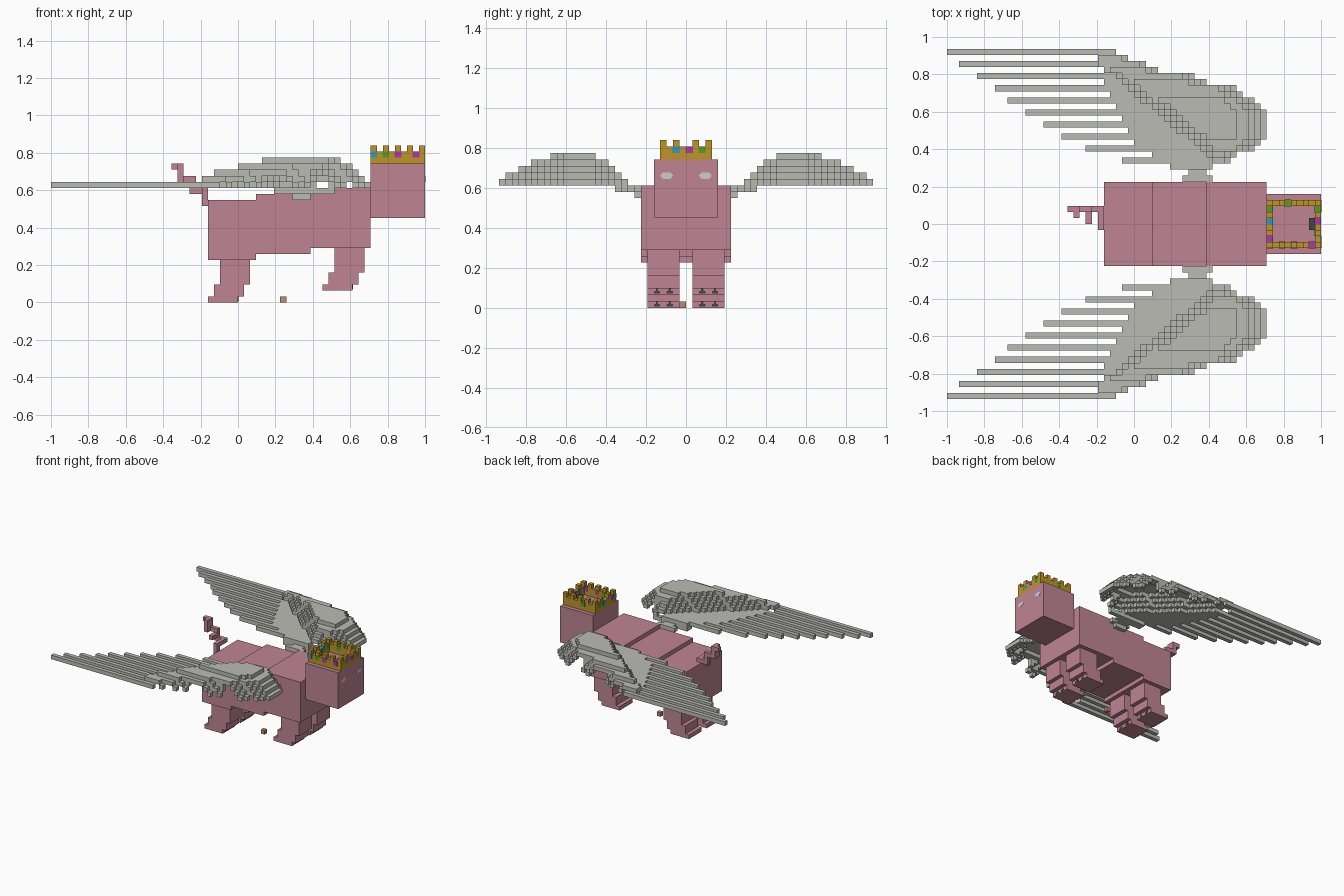
import bpy, bmesh, math

if "Cube" in bpy.data.objects:
    bpy.data.objects.remove(bpy.data.objects["Cube"])

V = 2 / 62  # one block; all coordinates below are in blocks


def material(name, rgb):
    m = bpy.data.materials.new(name)
    m.diffuse_color = (*rgb, 1)
    m.use_nodes = True
    m.node_tree.nodes["Principled BSDF"].inputs["Base Color"].default_value = m.diffuse_color
    return m


PINK = material("pink_skin", (0.52, 0.235, 0.295))
GREY = material("wing_grey", (0.50, 0.50, 0.46))
GOLD = material("gold", (0.51, 0.30, 0.022))
BLUE = material("blue_gem", (0.03, 0.33, 0.50))
GREEN = material("green_gem", (0.10, 0.33, 0.02))
PURPLE = material("purple_gem", (0.40, 0.04, 0.42))
DARK = material("dark_grey", (0.06, 0.06, 0.06))
PALE = material("pale_eye", (0.62, 0.60, 0.60))
BROWN = material("brown", (0.50, 0.26, 0.17))


def blocks(name, boxes, mat, mirror=False):
    """One object made of boxes (x0, x1, y0, y1, z0, z1)."""
    bm = bmesh.new()
    for x0, x1, y0, y1, z0, z1 in boxes:
        cube = bmesh.ops.create_cube(bm, size=1)["verts"]
        for v in cube:
            v.co = (V * (x1 if v.co.x > 0 else x0),
                    V * (y1 if v.co.y > 0 else y0),
                    V * (z1 if v.co.z > 0 else z0))
    mesh = bpy.data.meshes.new(name)
    bm.to_mesh(mesh)
    bm.free()
    mesh.materials.append(mat)
    ob = bpy.data.objects.new(name, mesh)
    bpy.context.collection.objects.link(ob)
    if mirror:
        mod = ob.modifiers.new("mirror", "MIRROR")
        mod.use_axis = (False, True, False)
        mod.use_mirror_merge = False
    return ob


# Body sections and head
blocks("body_rear", [(-5, 3, -7, 7, 7, 17)], PINK)
blocks("body_middle", [(3, 12, -7, 7, 8, 18)], PINK)
blocks("body_front", [(12, 22, -7, 7, 9, 19)], PINK)
blocks("head", [(22, 31, -5, 5, 14, 23)], PINK)

# Legs with stepped feet and thin toe marks
for name, x, z, step in (("hind_leg", -5, 0, 2), ("front_leg", 14, 2, 2)):
    blocks(name, [(x, x + 5, 1, 6, z, z + 1),
                  (x + 1, x + 6, 1, 6, z + 1, z + 3),
                  (x + 2, x + 7, 1, 6, z + 3, z + 7)], PINK, True)
    toes = []
    for y in (2.5, 4.5):
        toes += [(x + 4.9, x + 5.06, y - 0.5, y + 0.5, z + 0.2, z + 0.6),
                 (x + 4.9, x + 5.06, y - 0.18, y + 0.18, z + 0.6, z + 1)]
    blocks(name + "_toes", toes, DARK, True)

# Curly tail
blocks("tail", [(-6, -5, -1, 0, 16, 19), (-6, -5, 0, 3, 18, 19),
                (-8, -6, 2, 3, 18, 19), (-8, -7, 0, 3, 19, 20),
                (-10, -7, 2, 3, 20, 21), (-10, -9, 1, 3, 20, 23),
                (-11, -10, 2, 3, 22, 23)], PINK)

# Eyes: hexagonal plates
for side in (-1, 1):
    mesh = bpy.data.meshes.new("eye")
    bm = bmesh.new()
    outline = [(-1, 0), (-0.6, -0.5), (0.6, -0.5), (1, 0), (0.6, 0.5), (-0.6, 0.5)]
    face = bm.faces.new([bm.verts.new((31.05 * V, (3 * side + y) * V, (20.5 + z) * V))
                         for y, z in outline])
    ext = bmesh.ops.extrude_face_region(bm, geom=[face])["geom"]
    bmesh.ops.translate(bm, vec=(-0.1 * V, 0, 0),
                        verts=[g for g in ext if isinstance(g, bmesh.types.BMVert)])
    bmesh.ops.recalc_face_normals(bm, faces=bm.faces)
    bm.to_mesh(mesh)
    bm.free()
    mesh.materials.append(PALE)
    bpy.context.collection.objects.link(bpy.data.objects.new("eye", mesh))

# Crown: four walls plus battlements
crown = [(22, 31, -4, -3, 23, 25), (22, 31, 3, 4, 23, 25),
         (22, 23, -3, 3, 23, 25), (30, 31, -3, 3, 23, 25)]
for y in (-4, 3):
    crown += [(x, x + 1, y, y + 1, 25, 26) for x in range(22, 31, 2)]
for x in (22, 30):
    crown += [(x, x + 1, y, y + 1, 25, 26) for y in (-2, 1)]
blocks("crown", crown, GOLD)

# Gems set into the crown
E = 0.06
for name, mat, cells in (
        ("blue_gems", BLUE, [(22, -4), (30, -2), (22, 0)]),
        ("green_gems", GREEN, [(24, -4), (30, 2), (25, 3), (22, 2)]),
        ("purple_gems", PURPLE, [(26, -4), (29, -4), (30, 0), (22, -3)])):
    blocks(name, [(x - E, x + 1 + E if x < 30 else x + 1.03, y - E, y + 1 + E, 24, 25.03)
                  for x, y in cells], mat)
blocks("crown_lining", [(29, 30, -1, 1, 23, 24)], DARK)

# Small block on the ground
blocks("ground_block", [(7, 8, -1, 0, 0, 1)], BROWN)

# Wings: rows 2..21 outward, each with trailing end, leading edge and peak layer
START = [6, -2, 3, -8, 0, -12, -1, -15, -2, -18, -3, -21, -4, -23, -5, -26, -5, -29, -6, -31]
LEAD = [13, 16, 17, 20, 21, 22, 22, 22, 22, 22, 21, 20, 18, 17, 12, 10, 4, 2, -1, -3]
PEAK = [0, 1, 2, 3, 3, 4, 4, 4, 4, 4, 4, 4, 3, 3, 3, 2, 2, 1, 1, 0]
INSET = [0, 1, 2, 3, 5]


def height(row, x):
    """Layer of the domed wing at a cell, or None outside it."""
    i = row - 2
    if not 0 <= i < 20 or not START[i] <= x < LEAD[i]:
        return None
    h = 0
    for k in range(1, PEAK[i] + 1):
        trailing = -4 + 1.2 * (20 - row) - (4 - k)
        if trailing <= x + 0.5 and x < LEAD[i] - INSET[k]:
            h = k
    return h


def span(row, x):
    """Bottom and top of a cell, reaching down to meet lower neighbours."""
    h = height(row, x)
    if h is None:
        return None
    near = [height(row + a, x + b) for a, b in ((1, 0), (-1, 0), (0, 1), (0, -1))]
    low = min([h] + [n + 1 for n in near if n is not None])
    return low, h + 1


wing = [(8, 13, 7, 8, 18, 19), (9, 12, 7, 8, 17, 18), (9, 12, 8, 9, 18, 19),
        (6, 13, 9, 10, 18, 19), (6, 16, 10, 11, 18, 19)]
for row in range(2, 22):
    x0, current = -31, span(row, -31)
    for x in range(-30, 24):
        s = span(row, x)
        if s != current:
            if current:
                wing.append((x0, x, 7 + row, 8 + row, 19 + current[0], 19 + current[1]))
            x0, current = x, s
blocks("wings", wing, GREY, True)
